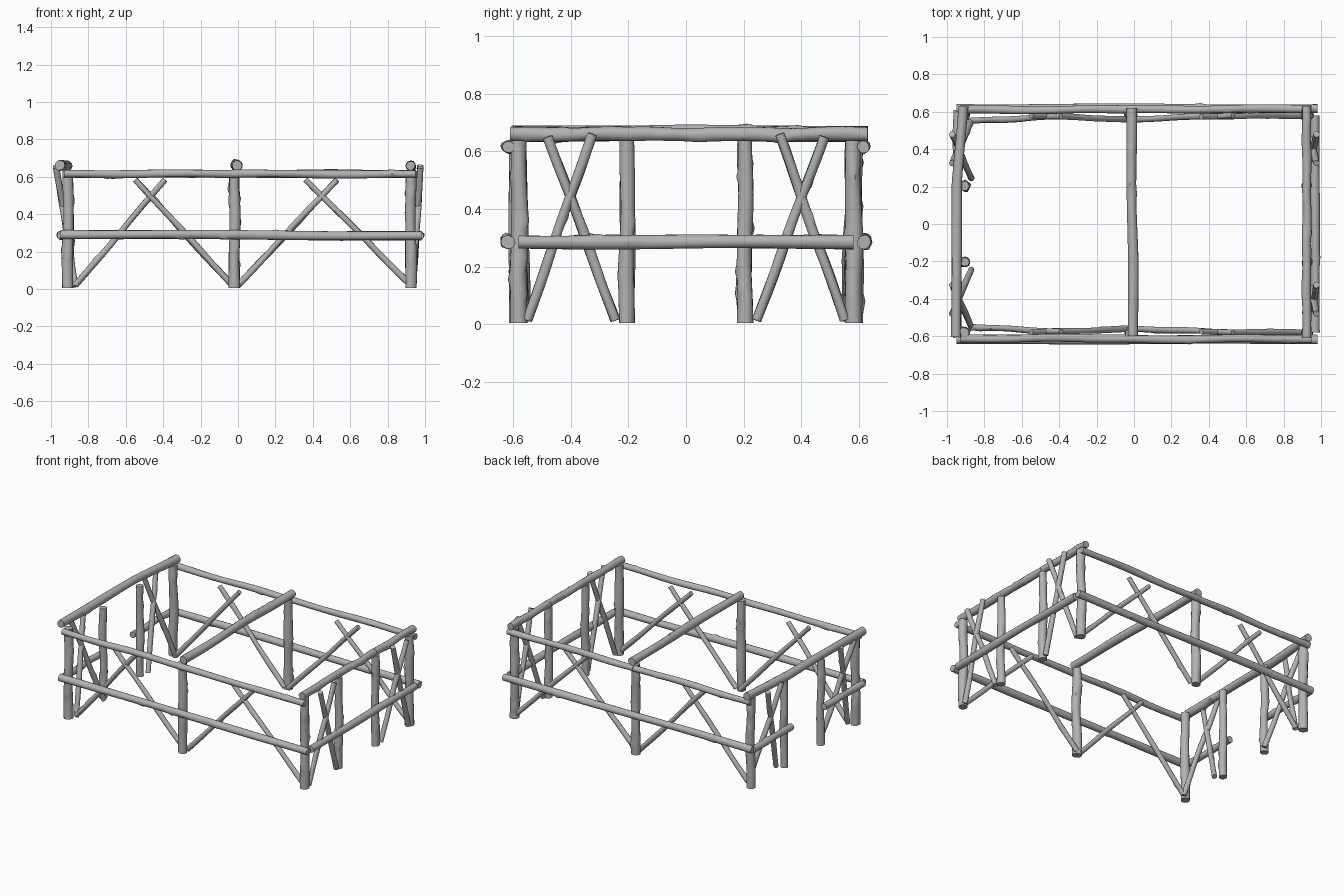
import bpy, bmesh, math, random
from mathutils import Vector

cube = bpy.data.objects.get("Cube")
if cube:
    bpy.data.objects.remove(cube, do_unlink=True)

rng = random.Random(4)

wood = bpy.data.materials.new("grey_wood")
wood.use_nodes = True
GREY = (0.45, 0.45, 0.45, 1)
wood.diffuse_color = GREY
wood.node_tree.nodes["Principled BSDF"].inputs["Base Color"].default_value = GREY

SIDES = 14


def log(name, points, radius, wobble=0.004, knots=3, taper=1.0):
    """A rough trunk swept along a path, with capped ends and a few knots."""
    pts = [Vector(p) for p in points]
    axis = (pts[-1] - pts[0]).normalized()
    ref = Vector((0, 0, 1)) if abs(axis.z) < 0.9 else Vector((1, 0, 0))
    u = axis.cross(ref).normalized()
    v = axis.cross(u)
    length = (pts[-1] - pts[0]).length
    rings = max(10, int(length / 0.025))
    phase = [rng.uniform(0, math.tau) for _ in range(3)]
    bumps = [(rng.uniform(0.1, 0.9) * length, rng.uniform(0, math.tau)) for _ in range(knots)]
    bm = bmesh.new()
    loops = []
    for i in range(rings + 1):
        t = i / rings
        k = min(int(t * (len(pts) - 1)), len(pts) - 2)
        c = pts[k].lerp(pts[k + 1], t * (len(pts) - 1) - k)
        # gentle sway that vanishes at both ends
        c = c + math.sin(math.pi * t) * wobble * (
            u * math.sin(7 * t + phase[0]) + v * math.sin(6 * t + phase[1]))
        loop = []
        for s in range(SIDES):
            a = math.tau * s / SIDES
            r = radius * (1 + (taper - 1) * t)
            r *= 1 + 0.05 * math.sin(2 * a + 9 * t + phase[2])
            for pos, ang in bumps:
                da = math.atan2(math.sin(a - ang), math.cos(a - ang))
                r += 0.3 * radius * math.exp(-((t * length - pos) / 0.018) ** 2 - (da / 0.45) ** 2)
            loop.append(bm.verts.new(c + r * (u * math.cos(a) + v * math.sin(a))))
        loops.append(loop)
    for a, b in zip(loops, loops[1:]):
        for s in range(SIDES):
            n = (s + 1) % SIDES
            bm.faces.new((a[s], a[n], b[n], b[s]))
    bm.faces.new(loops[0][::-1])
    bm.faces.new(loops[-1])
    bmesh.ops.recalc_face_normals(bm, faces=bm.faces)
    mesh = bpy.data.meshes.new(name)
    bm.to_mesh(mesh)
    bm.free()
    mesh.materials.append(wood)
    obj = bpy.data.objects.new(name, mesh)
    bpy.context.collection.objects.link(obj)
    bpy.ops.object.select_all(action="DESELECT")
    obj.select_set(True)
    bpy.context.view_layer.objects.active = obj
    bpy.ops.object.shade_smooth_by_angle(angle=math.radians(45))
    return obj


def post(name, x, y, r):
    log(name, [(x, y, 0.005), (x, y, 0.637)], r, 0.004, 5, 0.92)


for side, s in (("front", -1), ("back", 1)):
    # Upright posts of each long wall
    for name, x, y in (("right", -0.91, 0.58), ("middle", -0.02, 0.585), ("left", 0.925, 0.58)):
        post(f"{side}_{name}_post", x, s * y, 0.03)
    # Posts flanking the middle bay of each end
    post(f"right_{side}_door_post", -0.905, s * 0.203, 0.026)
    post(f"left_{side}_inner_post", 0.925, s * 0.205, 0.027)

    # Long rails
    log(f"{side}_top_rail_right", [(-0.93, s * 0.612, 0.617), (-0.01, s * 0.612, 0.615)], 0.021)
    log(f"{side}_top_rail_left", [(-0.03, s * 0.615, 0.617), (0.95, s * 0.615, 0.615)], 0.021)
    log(f"{side}_lower_rail", [(-0.95, s * 0.617, 0.292), (0.98, s * 0.617, 0.285)], 0.024, 0.003)

    # Crossed braces of the long walls
    for i, (x0, y0, x1, y1) in enumerate((
            (-0.87, 0.552, -0.39, 0.575), (-0.03, 0.56, -0.55, 0.58),
            (0.0, 0.56, 0.53, 0.58), (0.925, 0.58, 0.36, 0.575))):
        log(f"{side}_brace_{i + 1}", [(x0, s * y0, 0.02), (x1, s * y1, 0.585)], 0.017, 0.003, 2, 0.9)

    # Crossed braces of the end walls, leaning outwards to the top
    for end, xb, xt in (("right", -0.87, -0.972), ("left", 0.935, 0.975)):
        log(f"{end}_{side}_brace_outer", [(xb, s * 0.55, 0.015), (xt, s * 0.325, 0.66)], 0.017, 0.003, 2)
        log(f"{end}_{side}_brace_inner", [(xb, s * 0.245, 0.015), (xt, s * 0.48, 0.65)], 0.017, 0.003, 2)

    # Short rails beside the doorway
    log(f"right_{side}_lower_rail", [(-0.945, s * 0.61, 0.287), (-0.945, s * 0.18, 0.287)], 0.022)

# Left end rails
for name, y0, y1 in (("front", -0.61, -0.19), ("middle", -0.21, 0.21), ("back", 0.19, 0.63)):
    log(f"left_{name}_top_rail", [(0.923, y0, 0.66), (0.923, y1, 0.66)], 0.024, 0.003)
log("left_lower_rail", [(0.968, -0.58, 0.285), (0.968, 0.58, 0.285)], 0.024, 0.003)

# Right end beam and centre beam
log("right_top_beam", [(-0.953, -0.605, 0.662), (-0.95, -0.19, 0.662),
                       (-0.945, 0.22, 0.662), (-0.912, 0.63, 0.66)], 0.027, 0.003)
log("centre_beam", [(-0.005, -0.6, 0.66), (-0.012, 0.62, 0.66)], 0.027, 0.005)
